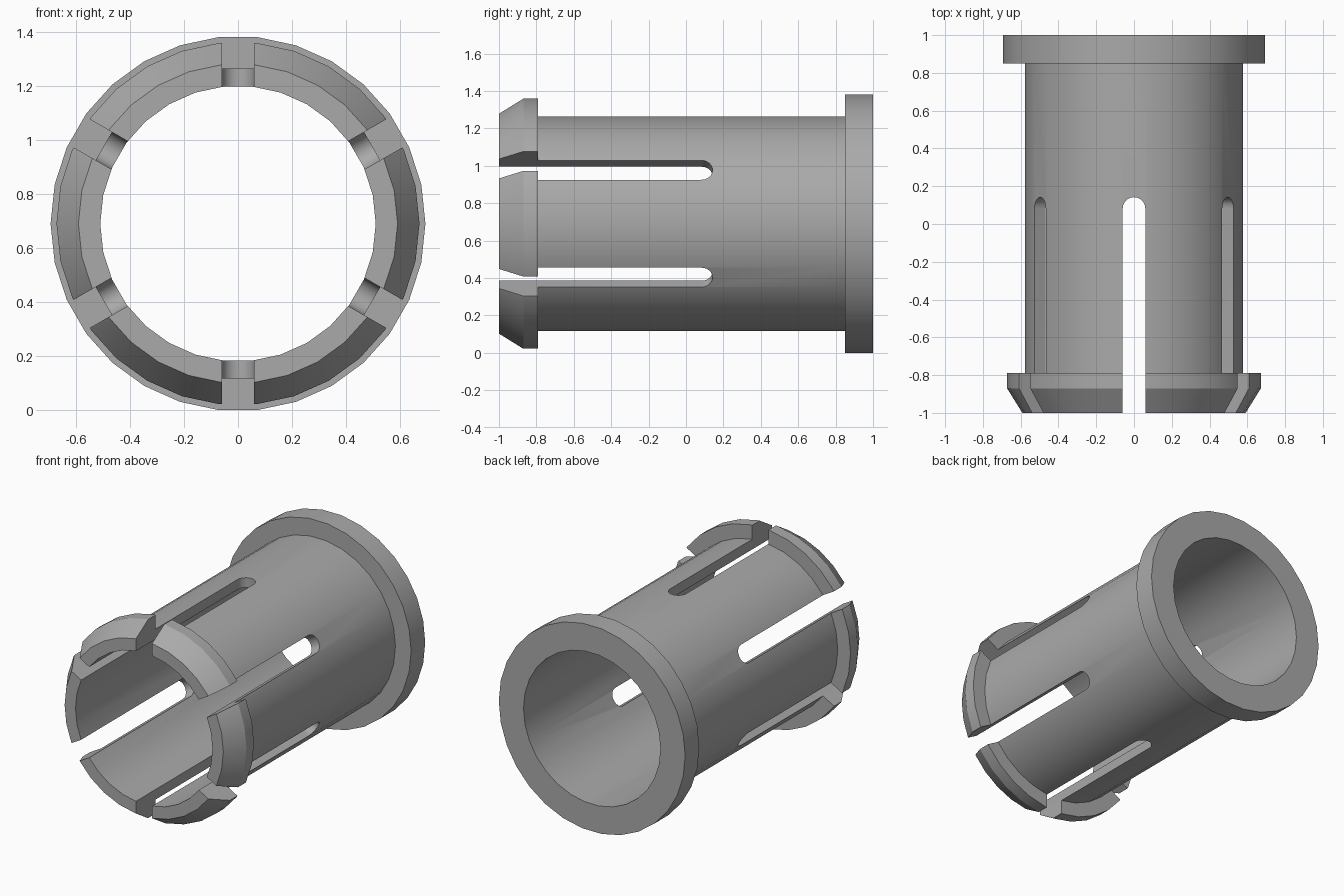
import bpy, bmesh, math
from mathutils import Matrix, Vector

if "Cube" in bpy.data.objects:
    bpy.data.objects.remove(bpy.data.objects["Cube"])

SIDES = 30
AXIS_Z = 0.69
HALF_SLOT = 0.06

grey = bpy.data.materials.new("mid_grey")
grey.diffuse_color = (0.4, 0.4, 0.4, 1)
grey.use_nodes = True
grey.node_tree.nodes["Principled BSDF"].inputs["Base Color"].default_value = grey.diffuse_color


def make_object(name, bm):
    bmesh.ops.recalc_face_normals(bm, faces=bm.faces[:])
    mesh = bpy.data.meshes.new(name)
    bm.to_mesh(mesh)
    bm.free()
    obj = bpy.data.objects.new(name, mesh)
    bpy.context.collection.objects.link(obj)
    mesh.materials.append(grey)
    return obj


# Sleeve body: collar, tube and tapered snap lip turned around the y axis (radius, y)
profile = [(0.51, -1), (0.51, 1), (0.694, 1), (0.694, 0.85), (0.577, 0.85),
           (0.577, -0.79), (0.672, -0.79), (0.672, -0.87), (0.591, -1)]
bm = bmesh.new()
rings = []
for i in range(SIDES):
    a = 2 * math.pi * i / SIDES
    rings.append([bm.verts.new((r * math.cos(a), y, AXIS_Z + r * math.sin(a)))
                  for r, y in profile])
for i in range(SIDES):
    p, q = rings[i], rings[(i + 1) % SIDES]
    for j in range(len(profile)):
        k = (j + 1) % len(profile)
        bm.faces.new((p[j], p[k], q[k], q[j]))
sleeve = make_object("snap_sleeve", bm)


# Round-ended slot cutter, passing through both walls
def slot_cutter(angle):
    outline = [(-HALF_SLOT, -1.2)]
    for i in range(13):
        a = math.pi - math.pi * i / 12
        outline.append((HALF_SLOT * math.cos(a), 0.082 + HALF_SLOT * math.sin(a)))
    outline.append((HALF_SLOT, -1.2))
    b = bmesh.new()
    base = b.faces.new([b.verts.new((x, y, -1)) for x, y in outline])
    out = bmesh.ops.extrude_face_region(b, geom=[base])
    top = [v for v in out["geom"] if isinstance(v, bmesh.types.BMVert)]
    bmesh.ops.translate(b, verts=top, vec=(0, 0, 2))
    turn = Matrix.Translation(Vector((0, 0, AXIS_Z))) @ Matrix.Rotation(angle, 4, 'Y')
    bmesh.ops.transform(b, matrix=turn, verts=b.verts[:])
    cutter = make_object("slot_cutter", b)
    cutter.hide_render = True
    return cutter


# Three cutters give six evenly spaced slots
bpy.context.view_layer.objects.active = sleeve
sleeve.select_set(True)
for n in range(3):
    cutter = slot_cutter(math.radians(60 * n))
    mod = sleeve.modifiers.new("slot", 'BOOLEAN')
    mod.operation = 'DIFFERENCE'
    mod.solver = 'EXACT'
    mod.object = cutter
    bpy.ops.object.modifier_apply(modifier=mod.name)
    bpy.data.objects.remove(cutter, do_unlink=True)

bpy.ops.object.shade_smooth_by_angle(angle=math.radians(25))
